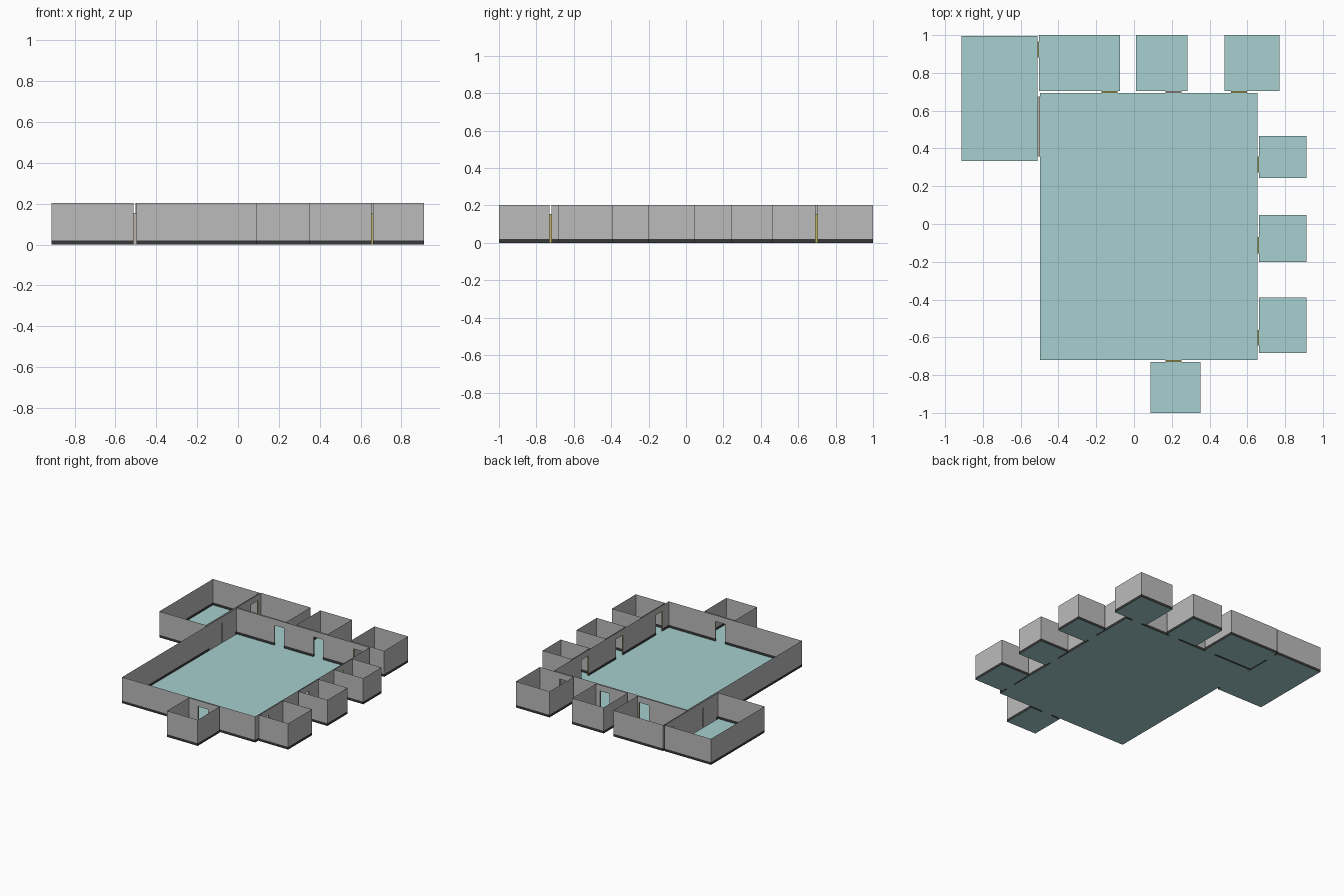
import bpy
import bmesh

if "Cube" in bpy.data.objects:
    bpy.data.objects.remove(bpy.data.objects["Cube"], do_unlink=True)

WALL_TOP, SKIRT_TOP, DOOR_TOP = 0.203, 0.02, 0.155


def material(name, r, g, b):
    mat = bpy.data.materials.new(name)
    mat.use_nodes = True
    mat.diffuse_color = (r, g, b, 1)
    mat.node_tree.nodes["Principled BSDF"].inputs["Base Color"].default_value = (r, g, b, 1)
    return mat


teal = material("floor teal", 0.38, 0.63, 0.63)
grey = material("wall grey", 0.5, 0.5, 0.5)
dark = material("skirting charcoal", 0.04, 0.04, 0.04)
ochre = material("door frame ochre", 0.52, 0.45, 0.14)
taupe = material("plain frame taupe", 0.5, 0.45, 0.43)

# Rooms: name -> x min, x max, y min, y max
ROOMS = {
    "main_hall": (-0.497, 0.653, -0.72, 0.693),
    "corner_room": (-0.913, -0.511, 0.333, 0.995),
    "back_room_right": (-0.503, -0.074, 0.704, 1.0),
    "back_room_middle": (0.011, 0.283, 0.704, 1.0),
    "back_room_left": (0.479, 0.77, 0.704, 1.0),
    "side_room_back": (0.661, 0.912, 0.243, 0.466),
    "side_room_middle": (0.661, 0.912, -0.2, 0.048),
    "side_room_front": (0.661, 0.912, -0.683, -0.39),
    "front_room": (0.087, 0.352, -1.0, -0.73),
}

# Doorways: name, axis crossed, gap start, gap end, opening start, opening end, frame
DOORS = [
    ("back_right", 1, 0.693, 0.704, -0.172, -0.087, ochre),
    ("back_middle", 1, 0.693, 0.704, 0.166, 0.251, taupe),
    ("back_left", 1, 0.693, 0.704, 0.513, 0.598, ochre),
    ("side_back", 0, 0.653, 0.661, 0.272, 0.357, ochre),
    ("side_middle", 0, 0.653, 0.661, -0.156, -0.07, ochre),
    ("side_front", 0, 0.653, 0.661, -0.643, -0.56, ochre),
    ("front", 1, -0.73, -0.72, 0.166, 0.251, ochre),
    ("corner", 0, -0.511, -0.503, 0.881, 0.966, ochre),
    ("double", 0, -0.511, -0.497, 0.357, 0.675, taupe),
]


def point(axis, across, along, z):
    return (across, along, z) if axis == 0 else (along, across, z)


def quad(bm, corners, index=0):
    face = bm.faces.new([bm.verts.new(c) for c in corners])
    face.material_index = index


def finish(bm, name, *mats):
    bmesh.ops.remove_doubles(bm, verts=bm.verts, dist=0.0002)
    bmesh.ops.recalc_face_normals(bm, faces=bm.faces)
    mesh = bpy.data.meshes.new(name)
    bm.to_mesh(mesh)
    bm.free()
    for mat in mats:
        mesh.materials.append(mat)
    obj = bpy.data.objects.new(name, mesh)
    bpy.context.collection.objects.link(obj)
    return obj


def add_wall(bm, axis, across, start, end):
    """Sheet wall with a skirting band, left open at every doorway it meets."""
    def panel(a, b, low, high, index):
        quad(bm, [point(axis, across, u, z)
                  for u, z in ((a, low), (b, low), (b, high), (a, high))], index)

    def solid(a, b):
        panel(a, b, 0, SKIRT_TOP, 1)
        panel(a, b, SKIRT_TOP, WALL_TOP, 0)

    cursor = start
    gaps = sorted((d[4], d[5]) for d in DOORS
                  if d[1] == axis and across in d[2:4] and start < d[4] and d[5] < end)
    for low, high in gaps:
        solid(cursor, low)
        panel(low, high, DOOR_TOP, WALL_TOP, 0)
        cursor = high
    solid(cursor, end)


# Floors and walls
for name, (x0, x1, y0, y1) in ROOMS.items():
    bm = bmesh.new()
    quad(bm, [(x0, y0, 0), (x1, y0, 0), (x1, y1, 0), (x0, y1, 0)])
    finish(bm, name + "_floor", teal)
    bm = bmesh.new()
    for x in (x0, x1):
        add_wall(bm, 0, x, y0, y1)
    for y in (y0, y1):
        add_wall(bm, 1, y, x0, x1)
    finish(bm, name + "_walls", grey, dark)

# Doorway linings: two jambs, a head and a threshold
for name, axis, g0, g1, u0, u1, frame in DOORS:
    bm = bmesh.new()
    loop = [(u0, 0), (u0, DOOR_TOP), (u1, DOOR_TOP), (u1, 0)]
    for i, (a, b) in enumerate(zip(loop, loop[1:] + loop[:1])):
        quad(bm, [point(axis, g0, *a), point(axis, g1, *a),
                  point(axis, g1, *b), point(axis, g0, *b)], 1 if i == 3 else 0)
    finish(bm, name + "_door_frame", frame, teal)

# Closed leaves of the double door, split at the middle
name, axis, g0, g1, u0, u1, frame = DOORS[-1]
middle = (u0 + u1) / 2
for side, a, b in (("front", u0, middle - 0.001), ("back", middle + 0.001, u1)):
    bm = bmesh.new()
    for across in (g0, g1):
        quad(bm, [point(axis, across, u, z)
                  for u, z in ((a, 0), (b, 0), (b, DOOR_TOP), (a, DOOR_TOP))])
    finish(bm, "double_door_leaf_" + side, grey)
